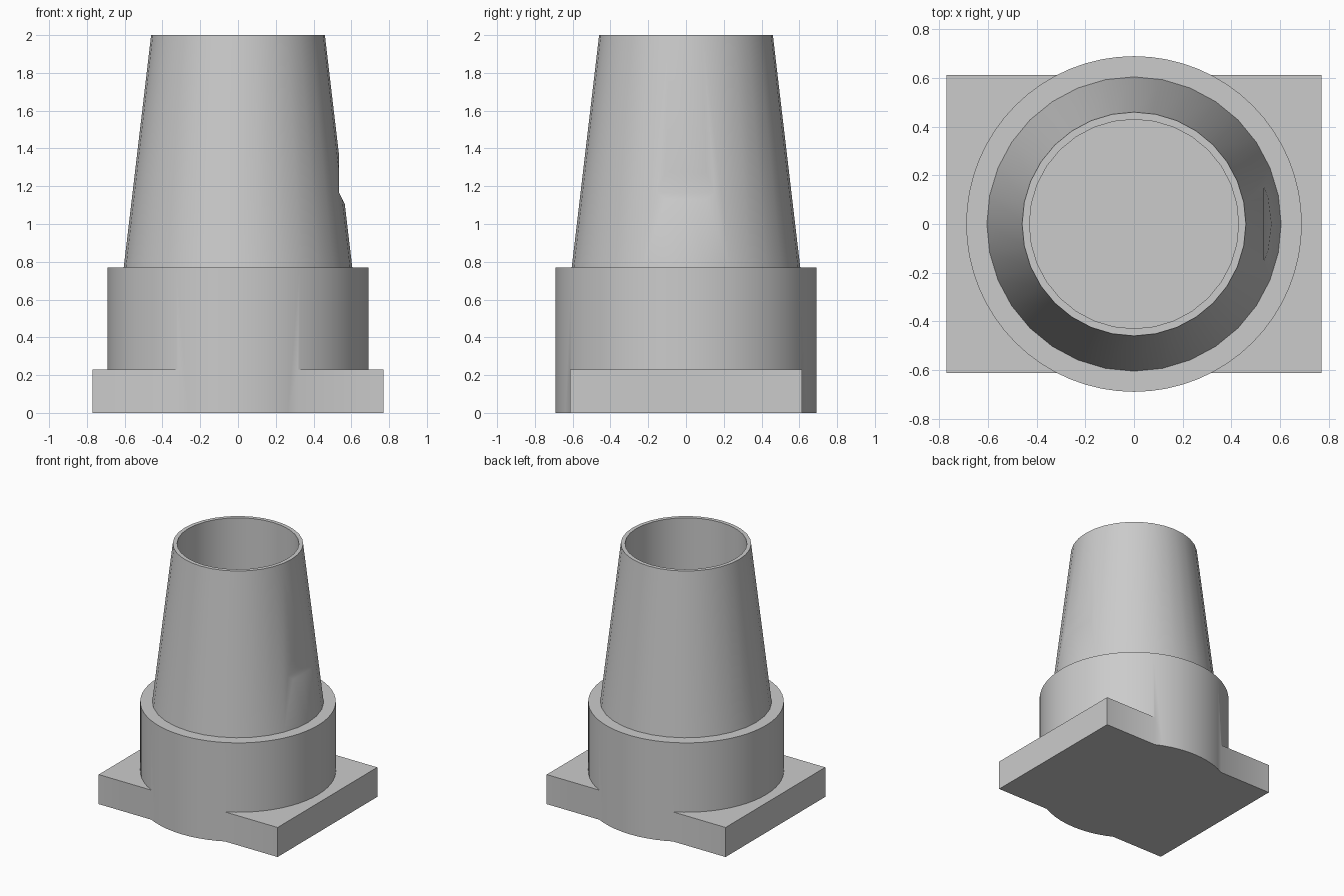
import bpy, bmesh, math

cube = bpy.data.objects.get("Cube")
if cube:
    bpy.data.objects.remove(cube, do_unlink=True)

grey = bpy.data.materials.new("plain grey")
grey.use_nodes = True
COLOUR = (0.6, 0.6, 0.6, 1)
grey.diffuse_color = COLOUR
grey.node_tree.nodes["Principled BSDF"].inputs["Base Color"].default_value = COLOUR


def make_object(name, bm):
    bmesh.ops.recalc_face_normals(bm, faces=bm.faces)
    mesh = bpy.data.meshes.new(name)
    bm.to_mesh(mesh)
    bm.free()
    mesh.materials.append(grey)
    obj = bpy.data.objects.new(name, mesh)
    bpy.context.collection.objects.link(obj)
    return obj


def lathe(name, profile, segments):
    """Revolve a closed (radius, height) profile around z."""
    bm = bmesh.new()
    rings = []
    for r, z in profile:
        if r == 0:
            rings.append([bm.verts.new((0, 0, z))] * segments)
        else:
            angles = [math.tau * i / segments for i in range(segments)]
            rings.append([bm.verts.new((r * math.cos(a), r * math.sin(a), z)) for a in angles])
    for a, b in zip(rings, rings[1:] + rings[:1]):
        if a[0] is a[1] and b[0] is b[1]:
            continue
        for i in range(segments):
            j = (i + 1) % segments
            bm.faces.new(list(dict.fromkeys((a[i], a[j], b[j], b[i]))))
    return make_object(name, bm)


def prism(name, outline, half_width):
    """Extrude an (x, z) outline along y, centred on y = 0."""
    bm = bmesh.new()
    face = bm.faces.new([bm.verts.new((x, -half_width, z)) for x, z in outline])
    result = bmesh.ops.extrude_face_region(bm, geom=[face])
    new_verts = [v for v in result["geom"] if isinstance(v, bmesh.types.BMVert)]
    bmesh.ops.translate(bm, verts=new_verts, vec=(0, 2 * half_width, 0))
    return make_object(name, bm)


def combine(target, tool, operation):
    """Apply a boolean and remove its helper."""
    mod = target.modifiers.new("combine", "BOOLEAN")
    mod.operation = operation
    mod.solver = "EXACT"
    mod.object = tool
    bpy.context.view_layer.objects.active = target
    bpy.ops.object.modifier_apply(modifier=mod.name)
    bpy.data.objects.remove(tool, do_unlink=True)


# Round collar with a blind bore, merged with the rectangular foot plate
BORE, FLOOR, PLATE_TOP, SHOULDER = 0.43, 0.24, 0.23, 0.77
base = lathe("collar_and_foot", [(0, 0), (0.69, 0), (0.69, SHOULDER), (BORE, SHOULDER),
                                 (BORE, FLOOR), (0, FLOOR)], 64)
plate = prism("foot_plate", [(-0.77, 0), (0.77, 0), (0.77, PLATE_TOP), (-0.77, PLATE_TOP)], 0.613)
combine(base, plate, "UNION")

# Tapered hollow tube with a shallow flat notch on its left side
tube = lathe("tapered_tube", [(0.605, SHOULDER), (0.46, 2), (BORE, 2), (BORE, SHOULDER)], 32)
notch = prism("notch_cutter", [(0.535, 1.165), (0.61, 1.015), (0.61, 1.6), (0.535, 1.6)], 0.4)
combine(tube, notch, "DIFFERENCE")

# Smooth round walls, crisp rims
bpy.ops.object.select_all(action="DESELECT")
for obj in (base, tube):
    obj.select_set(True)
bpy.context.view_layer.objects.active = base
bpy.ops.object.shade_smooth_by_angle(angle=math.radians(30))
